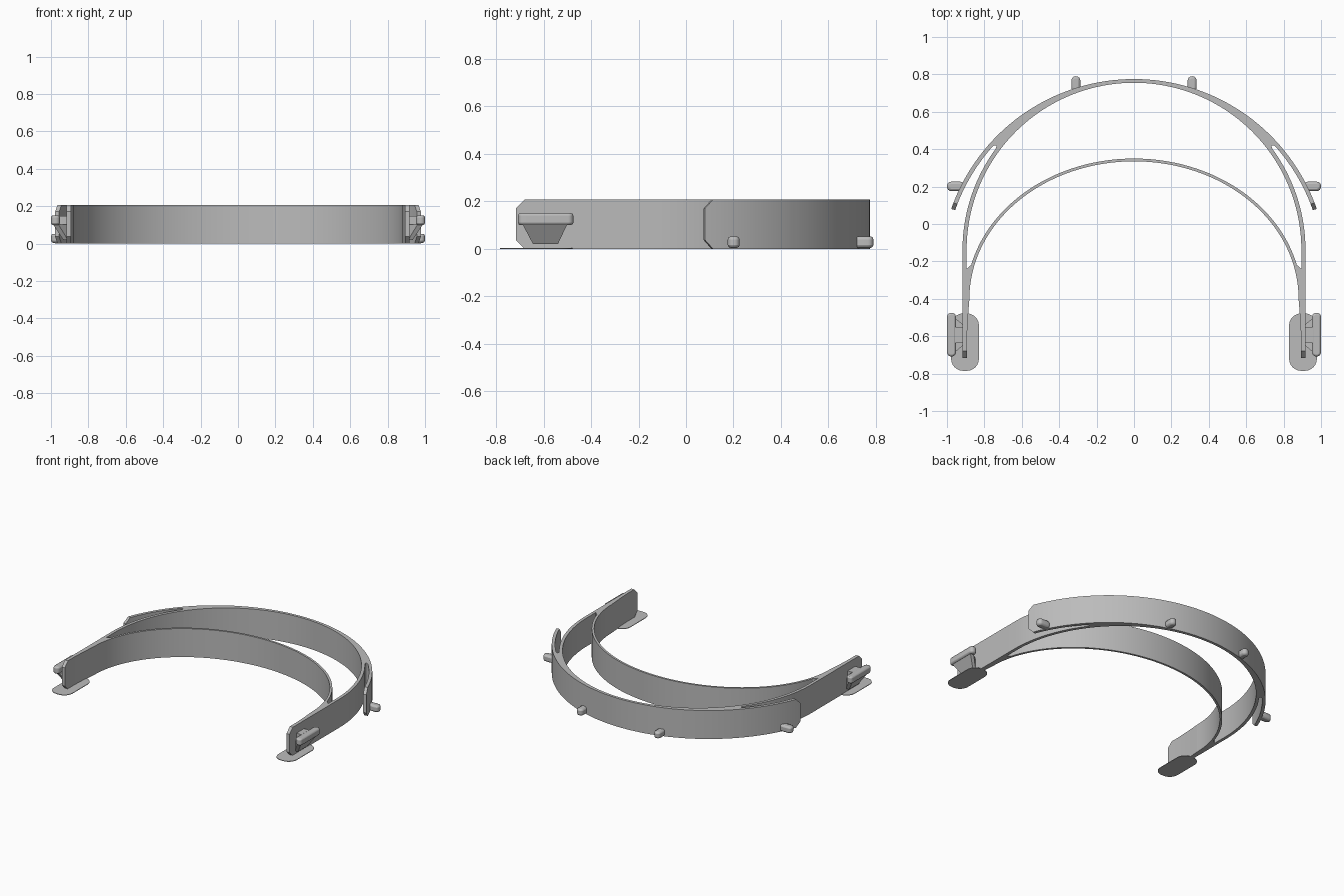
import bpy, bmesh
from math import sin, cos, sqrt, radians, pi

cube = bpy.data.objects.get("Cube")
if cube:
    bpy.data.objects.remove(cube)

grey = bpy.data.materials.new("grey_plastic")
grey.use_nodes = True
grey.diffuse_color = (0.5, 0.5, 0.5, 1)
grey.node_tree.nodes["Principled BSDF"].inputs["Base Color"].default_value = (0.5, 0.5, 0.5, 1)

HEIGHT = 0.207
CHAMFER = 0.037


def finish(name, bm, bevel=0):
    bmesh.ops.recalc_face_normals(bm, faces=bm.faces)
    mesh = bpy.data.meshes.new(name)
    bm.to_mesh(mesh)
    bm.free()
    mesh.materials.append(grey)
    obj = bpy.data.objects.new(name, mesh)
    bpy.context.collection.objects.link(obj)
    if bevel:
        mod = obj.modifiers.new("Chamfer", "BEVEL")
        mod.width, mod.segments, mod.limit_method = bevel, 2, "ANGLE"
    bpy.ops.object.select_all(action="DESELECT")
    obj.select_set(True)
    bpy.context.view_layer.objects.active = obj
    bpy.ops.object.shade_smooth_by_angle(angle=radians(30))
    return obj


def band(name, stations, side=1):
    """Upright strip; each station is (outer xy, inner xy, end inset in z)."""
    bm = bmesh.new()
    rings = []
    for (ox, oy), (ix, iy), cut in stations:
        lo, hi = cut, HEIGHT - cut
        rings.append([bm.verts.new((side * x, y, z)) for x, y, z in
                      ((ox, oy, lo), (ox, oy, hi), (ix, iy, hi), (ix, iy, lo))])
    for a, b in zip(rings, rings[1:]):
        for i in range(4):
            j = (i + 1) % 4
            bm.faces.new((a[i], a[j], b[j], b[i]))
    bm.faces.new(rings[0])
    bm.faces.new(rings[-1])
    return finish(name, bm)


def rounded_plate(name, x0, x1, y0, y1, r, z0, z1, bevel=0):
    """Flat plate with round corners in plan."""
    bm = bmesh.new()
    verts = []
    corners = ((x1 - r, y1 - r), (x0 + r, y1 - r), (x0 + r, y0 + r), (x1 - r, y0 + r))
    for q, (cx, cy) in enumerate(corners):
        for k in range(7):
            a = (q + k / 6) * pi / 2
            verts.append(bm.verts.new((cx + r * cos(a), cy + r * sin(a), z0)))
    bmesh.ops.remove_doubles(bm, verts=verts, dist=0.0005)
    face = bm.faces.new(list(bm.verts))
    top = bmesh.ops.extrude_face_region(bm, geom=[face])["geom"]
    for v in top:
        if isinstance(v, bmesh.types.BMVert):
            v.co.z = z1
    return finish(name, bm, bevel)


def hull(name, points):
    bm = bmesh.new()
    for p in points:
        bm.verts.new(p)
    bmesh.ops.convex_hull(bm, input=bm.verts)
    return finish(name, bm)


# Plan curves, measured along rays from one hub point
HUB = -0.2
FORK, TIP = 40, 16


def reach(deg, centre, r):
    a, d = radians(deg), centre - HUB
    return d * sin(a) + sqrt(r * r - (d * cos(a)) ** 2)


def at(deg, dist):
    return dist * cos(radians(deg)), HUB + dist * sin(radians(deg))


def inner_edge(deg):
    return reach(deg, -0.14, 0.895)


def outer_edge(deg):
    return reach(deg, -0.26, 1.035)


def slot_walls(deg):
    """Both walls of the slot, closing in a round end at the fork."""
    a, b = reach(deg, -0.14, 0.917), reach(deg, -0.26, 1.013)
    t = min(1, max(0, (deg - FORK + 1) / 1))
    mid, k = (a + b) / 2, sqrt(1 - t * t)
    return mid - (mid - a) * k, mid + (b - mid) * k


round_end = [FORK - 1 + t for t in (0, 0.4, 0.7, 0.9, 1)]

# Crown of the outer band
band("outer_band_crown", [(at(d, outer_edge(d)), at(d, inner_edge(d)), 0)
                          for d in (FORK + i * 2 for i in range(51))])

# Brow band, widened into the arms at both ends
brow = []
for i in range(91):
    t = pi * i / 90
    y = -0.4 + 0.75 * sin(t)
    outer = (0.897 * cos(t), y)
    if y < -0.235:
        outer = (0.9 if cos(t) > 0 else -0.9, y)
    brow.append((outer, (0.88 * cos(t), -0.4 + 0.735 * sin(t)), 0))
band("brow_band", brow)

for side, label in ((1, "left"), (-1, "right")):
    # Side arm with chamfered end, curving up to the fork
    arm = [((0.917, y), (x, y), cut) for y, x, cut in
           ((-0.717, 0.893, CHAMFER), (-0.68, 0.893, 0), (-0.6, 0.893, 0),
            (-0.5, 0.888, 0), (-0.4, 0.88, 0), (-0.38, 0.895, 0))]
    for d in [4 + i * 1.75 for i in range(20)] + round_end:
        arm.append((at(d, slot_walls(d)[0]), at(d, inner_edge(d)), 0))
    band(label + "_arm", arm, side)

    # Free outer prong
    prong = []
    for d in [TIP + i * 2 for i in range(12)] + round_end:
        prong.append((at(d, outer_edge(d)), at(d, slot_walls(d)[1]),
                      CHAMFER if d == TIP else 0))
    band(label + "_prong", prong, side)

    def span(a, b):
        return sorted((side * a, side * b))

    # Thin foot pad
    rounded_plate(label + "_foot_pad", *span(0.829, 0.978), -0.785, -0.478, 0.065, 0, 0.004)

    # Strap hook: bar, bridge to the arm and tapered support below
    rounded_plate(label + "_hook_bar", *span(0.952, 1.0), -0.708, -0.475, 0.022, 0.1, 0.15, 0.01)
    rounded_plate(label + "_hook_bridge", *span(0.9, 0.975), -0.637, -0.55, 0.004, 0.09, 0.148)
    hull(label + "_hook_support", [(side * x, y, z) for x, z, y0, y1 in
         ((0.99, 0.105, -0.69, -0.5), (0.962, 0.105, -0.69, -0.5),
          (0.91, 0.1, -0.645, -0.54), (0.91, 0.02, -0.645, -0.54),
          (0.935, 0.02, -0.645, -0.54), (0.955, 0.06, -0.645, -0.54))
         for y in (y0, y1)])

    # Pegs along the lower edge
    rounded_plate(label + "_side_peg", *span(0.905, 1.0), 0.176, 0.226, 0.023, 0.004, 0.052, 0.012)
    rounded_plate(label + "_back_peg", *span(0.287, 0.335), 0.708, 0.79, 0.023, 0.004, 0.052, 0.012)
